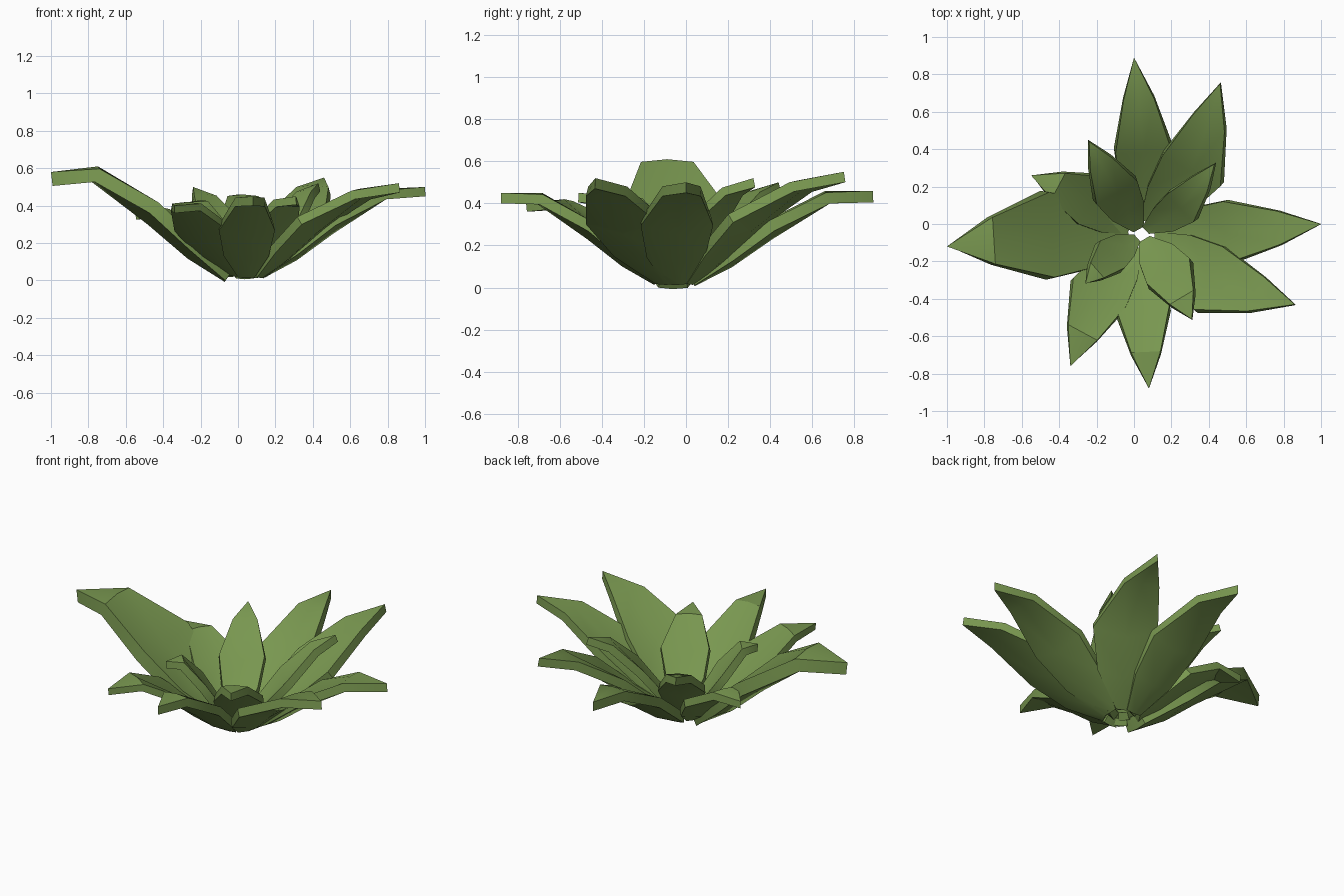
import bpy
import bmesh
from mathutils import Vector

if "Cube" in bpy.data.objects:
    bpy.data.objects.remove(bpy.data.objects["Cube"])

green = bpy.data.materials.new("leaf_green")
green.diffuse_color = (0.19, 0.31, 0.08, 1)
green.use_nodes = True
green.node_tree.nodes["Principled BSDF"].inputs["Base Color"].default_value = green.diffuse_color

CENTRE = Vector((0.04, -0.055))
# stations along a leaf: (length fraction, width factor, height factor, edge curl)
STATIONS = [(0.0, 0.25, 0.0, 0.1), (0.2, 0.78, 0.22, 0.25),
            (0.42, 1.0, 0.55, 0.25), (0.74, 0.55, 1.0, -0.1)]


def leaf(name, tip, shoulder_z, left, right, thick, base_z, base_r):
    """Pointed, slightly cupped leaf arching from the centre out to its tip."""
    end = Vector(tip[:2])
    axis = (end - CENTRE).normalized()
    side = Vector((-axis.y, axis.x))
    start = CENTRE + axis * base_r
    bm = bmesh.new()
    rows = []
    for t, w, h, curl in STATIONS:
        mid = start.lerp(end, t)
        z = base_z + (shoulder_z - base_z) * h
        bow = (left - right) / 2 * w * min(1, t * 4)
        half = (left + right) / 2 * w
        row = []
        for s in (1, 0, -1):
            p = mid + side * (bow + s * half)
            row.append(bm.verts.new((p.x, p.y, z + abs(s) * curl * half)))
        rows.append(row)
    for a, b in zip(rows, rows[1:]):
        for i in range(2):
            bm.faces.new((a[i], b[i], b[i + 1], a[i + 1]))
    point = bm.verts.new(tip)
    for i in range(2):
        bm.faces.new((rows[-1][i], point, rows[-1][i + 1]))
    bmesh.ops.recalc_face_normals(bm, faces=bm.faces)
    if sum(f.normal.z for f in bm.faces) < 0:
        bmesh.ops.reverse_faces(bm, faces=bm.faces)
    me = bpy.data.meshes.new(name)
    bm.to_mesh(me)
    bm.free()
    me.materials.append(green)
    ob = bpy.data.objects.new(name, me)
    bpy.context.collection.objects.link(ob)
    # thickness grows below the upper surface
    sol = ob.modifiers.new("thickness", 'SOLIDIFY')
    sol.thickness = thick
    sol.offset = -1
    bpy.ops.object.select_all(action='DESELECT')
    ob.select_set(True)
    bpy.context.view_layer.objects.active = ob
    bpy.ops.object.modifier_apply(modifier=sol.name)
    bpy.ops.object.shade_smooth_by_angle(angle=0.6)


# outer ring: tip, shoulder height, left width, right width, thickness
OUTER = [
    ((0.00, 0.89, 0.46), 0.46, 0.12, 0.18, 0.055),
    ((0.46, 0.75, 0.55), 0.51, 0.095, 0.255, 0.05),
    ((1.00, 0.00, 0.50), 0.49, 0.15, 0.18, 0.05),
    ((0.86, -0.43, 0.52), 0.49, 0.12, 0.25, 0.05),
    ((0.08, -0.88, 0.45), 0.45, 0.13, 0.155, 0.05),
    ((-0.34, -0.76, 0.40), 0.42, 0.11, 0.21, 0.04),
    ((-1.00, -0.12, 0.58), 0.61, 0.20, 0.255, 0.075),
    ((-0.55, 0.26, 0.37), 0.39, 0.11, 0.175, 0.045),
]
for i, spec in enumerate(OUTER):
    leaf(f"outer_leaf_{i + 1}", *spec, base_z=0.055, base_r=0.07)

# inner ring: shorter, steeper leaves
INNER = [
    ((-0.24, 0.44, 0.50), 0.46, 0.13, 0.12, 0.045),
    ((0.43, 0.32, 0.52), 0.48, 0.06, 0.145, 0.045),
    ((0.31, -0.51, 0.45), 0.44, 0.155, 0.11, 0.045),
    ((-0.26, -0.32, 0.42), 0.43, 0.075, 0.12, 0.045),
]
for i, spec in enumerate(INNER):
    leaf(f"inner_leaf_{i + 1}", *spec, base_z=0.07, base_r=0.03)
